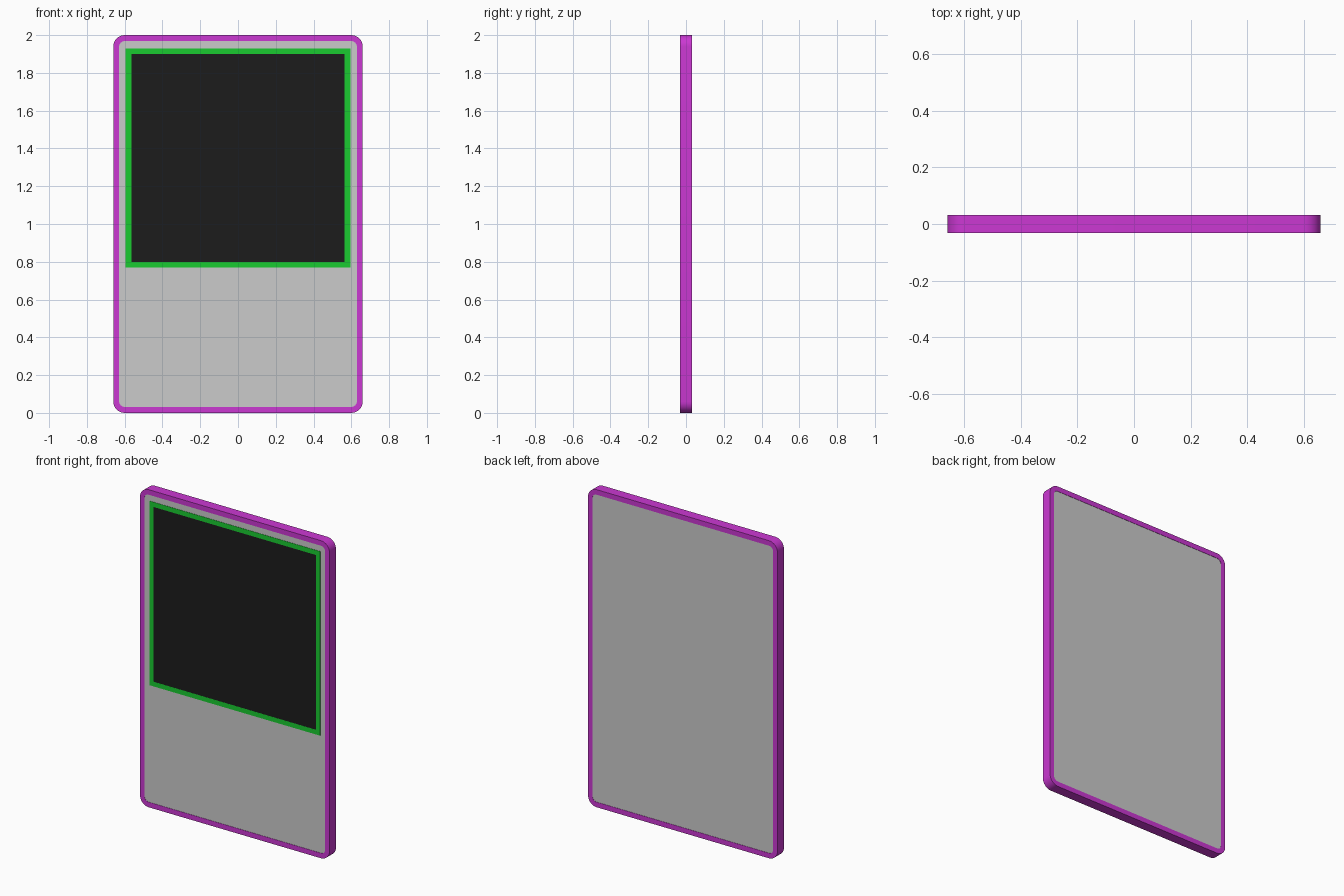
import bpy, bmesh, math

if "Cube" in bpy.data.objects:
    bpy.data.objects.remove(bpy.data.objects["Cube"])

HALF_DEPTH = 0.032


def material(name, rgb):
    m = bpy.data.materials.new(name)
    m.diffuse_color = (*rgb, 1)
    m.use_nodes = True
    m.node_tree.nodes["Principled BSDF"].inputs["Base Color"].default_value = m.diffuse_color
    return m


def outline(x0, x1, z0, z1, r=0, steps=8):
    """Rectangle in the xz plane, with rounded corners when r > 0."""
    if r == 0:
        return [(x1, z1), (x0, z1), (x0, z0), (x1, z0)]
    pts = []
    corners = [(x1 - r, z1 - r), (x0 + r, z1 - r), (x0 + r, z0 + r), (x1 - r, z0 + r)]
    for i, (cx, cz) in enumerate(corners):
        for k in range(steps + 1):
            a = math.pi / 2 * (i + k / steps)
            pts.append((cx + r * math.cos(a), cz + r * math.sin(a)))
    return pts


def finish(name, bm, mat):
    bmesh.ops.recalc_face_normals(bm, faces=bm.faces)
    mesh = bpy.data.meshes.new(name)
    bm.to_mesh(mesh)
    bm.free()
    if mat:
        mesh.materials.append(mat)
    ob = bpy.data.objects.new(name, mesh)
    bpy.context.collection.objects.link(ob)
    bpy.ops.object.select_all(action='DESELECT')
    ob.select_set(True)
    bpy.context.view_layer.objects.active = ob
    bpy.ops.object.shade_smooth_by_angle(angle=math.radians(30))
    return ob


def ring(name, outer, inner, y0, y1, mat):
    bm = bmesh.new()
    loops = [[bm.verts.new((x, y, z)) for x, z in pts]
             for pts, y in ((outer, y0), (outer, y1), (inner, y1), (inner, y0))]
    n = len(outer)
    for a in range(4):
        p, q = loops[a], loops[(a + 1) % 4]
        for i in range(n):
            j = (i + 1) % n
            bm.faces.new((p[i], p[j], q[j], q[i]))
    return finish(name, bm, mat)


def slab(name, pts, y0, y1, mat=None):
    bm = bmesh.new()
    front = [bm.verts.new((x, y0, z)) for x, z in pts]
    back = [bm.verts.new((x, y1, z)) for x, z in pts]
    bm.faces.new(front)
    bm.faces.new(back)
    for i in range(len(pts)):
        j = (i + 1) % len(pts)
        bm.faces.new((front[i], front[j], back[j], back[i]))
    return finish(name, bm, mat)


magenta = material("magenta", (0.6, 0.04, 0.65))
green = material("green", (0.01, 0.6, 0.03))
black = material("black", (0.012, 0.012, 0.012))

# Rounded outer frame and the grey panel inside it
inner = outline(-0.63, 0.63, 0.032, 1.968, 0.03)
ring("outer_frame", outline(-0.66, 0.66, 0, 2, 0.06), inner,
     -HALF_DEPTH, HALF_DEPTH, magenta)
slab("body_panel", inner, -0.030, 0.030)

# Green border with the dark window inside it, on the front
window = outline(-0.565, 0.565, 0.80, 1.90)
ring("window_border", outline(-0.595, 0.595, 0.77, 1.93), window,
     -HALF_DEPTH, -0.029, green)
slab("window_pane", window, -0.0315, -0.029, black)
